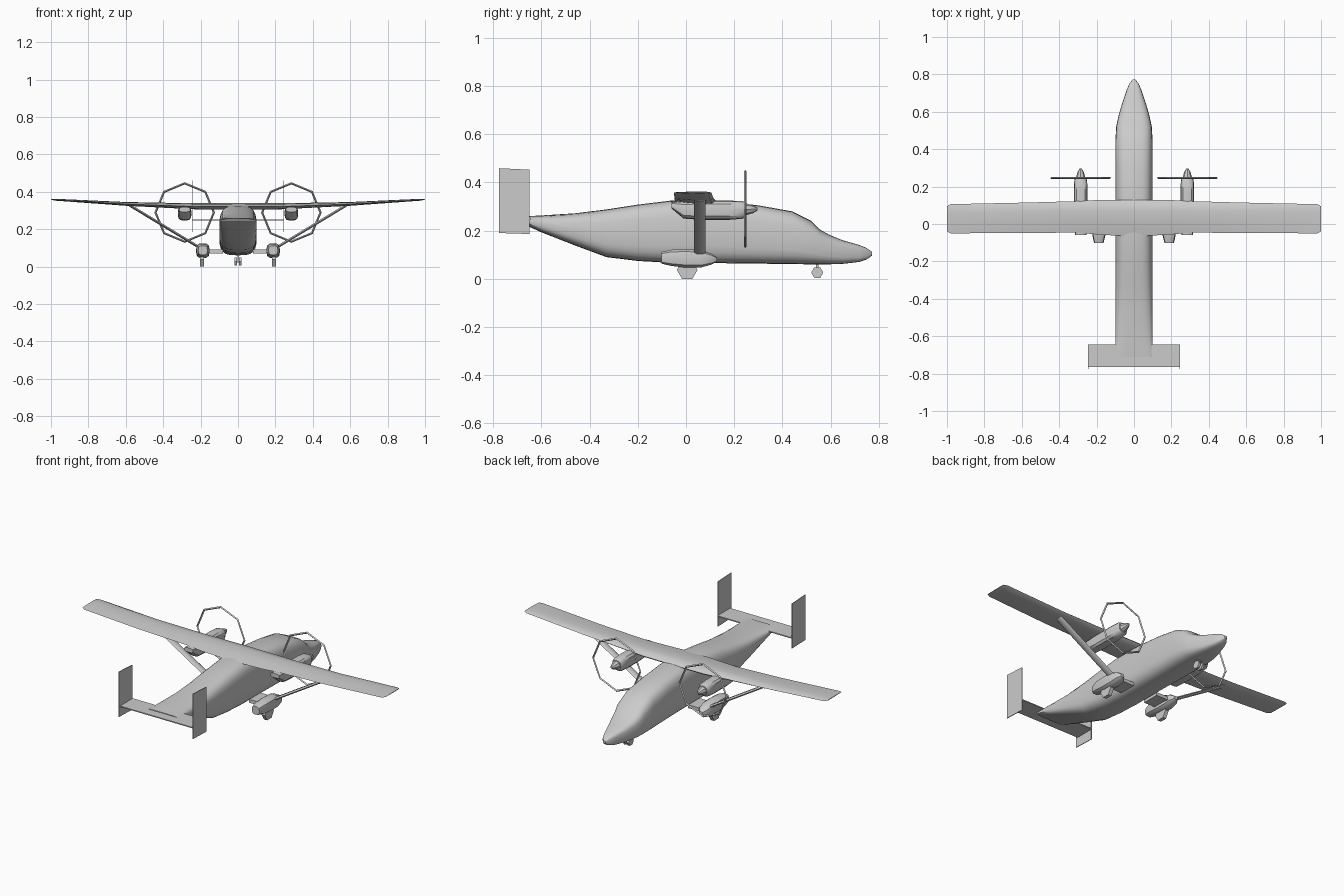
import bpy, bmesh, math
from mathutils import Vector


def finish(name, bm, angle=35):
    bmesh.ops.recalc_face_normals(bm, faces=bm.faces)
    me = bpy.data.meshes.new(name)
    bm.to_mesh(me)
    bm.free()
    me.shade_smooth()
    me.set_sharp_from_angle(angle=math.radians(angle))
    ob = bpy.data.objects.new(name, me)
    bpy.context.collection.objects.link(ob)
    return ob


def skin(name, rings, angle=35):
    """Bridge equal-length rings of points and cap both ends."""
    bm = bmesh.new()
    vs = [[bm.verts.new(p) for p in r] for r in rings]
    n = len(rings[0])
    for a, b in zip(vs, vs[1:]):
        for i in range(n):
            j = (i + 1) % n
            bm.faces.new((a[i], a[j], b[j], b[i]))
    bm.faces.new(vs[0])
    bm.faces.new(vs[-1])
    return finish(name, bm, angle)


def loft(name, sections, cx=0, n=24, power=3.5, angle=35):
    """Sections along y: (y, half width, z bottom, z top)."""
    rings = []
    for y, w, z0, z1 in sections:
        ring = []
        for i in range(n):
            t = 2 * math.pi * i / n
            c, s = math.cos(t), math.sin(t)
            sx = math.copysign(abs(c) ** (2 / power), c)
            sz = math.copysign(abs(s) ** (2 / power), s)
            ring.append((cx + w * sx, y, (z0 + z1) / 2 + sz * (z1 - z0) / 2))
        rings.append(ring)
    return skin(name, rings, angle)


def box(name, lo, hi):
    (a, b, c), (d, e, f) = lo, hi
    return skin(name, [[(x, b, c), (x, e, c), (x, e, f), (x, b, f)] for x in (a, d)])


def wheel(name, x, y, z, r, half):
    rings = [[(x + dx, y + r * math.cos(i * math.pi / 3), z + r * math.sin(i * math.pi / 3))
              for i in range(6)] for dx in (-half, half)]
    return skin(name, rings)


# Fuselage: boxy tube with stepped nose and wedge tail
loft("fuselage", [
    (0.772, 0.008, 0.096, 0.112), (0.75, 0.025, 0.08, 0.128), (0.72, 0.038, 0.07, 0.14),
    (0.65, 0.062, 0.062, 0.16), (0.59, 0.08, 0.06, 0.185), (0.555, 0.088, 0.06, 0.205),
    (0.52, 0.095, 0.06, 0.24), (0.44, 0.1, 0.061, 0.28), (0.30, 0.1, 0.063, 0.305),
    (0.13, 0.1, 0.065, 0.323), (-0.06, 0.1, 0.066, 0.325), (-0.20, 0.1, 0.074, 0.308),
    (-0.33, 0.1, 0.09, 0.288), (-0.46, 0.1, 0.138, 0.272), (-0.60, 0.1, 0.193, 0.263),
    (-0.66, 0.1, 0.22, 0.26), (-0.71, 0.1, 0.24, 0.256)])

# Wing: airfoil stations from tip to tip (x, trailing y, leading y, z, thickness)
foil = [(0, 0), (0.35, 0.42), (0.7, 0.55), (0.92, 0.4), (1, 0),
        (0.92, -0.35), (0.7, -0.45), (0.35, -0.3)]
half = [(0, -0.067, 0.13, 0.320, 0.036), (0.2, -0.056, 0.128, 0.320, 0.034),
        (0.3, -0.046, 0.122, 0.323, 0.03), (0.6, -0.048, 0.114, 0.334, 0.02),
        (0.98, -0.05, 0.106, 0.357, 0.010), (1.0, -0.04, 0.095, 0.36, 0.004)]
stations = [(-s[0],) + s[1:] for s in reversed(half[1:])] + half
skin("wing", [[(x, y0 + u * (y1 - y0), z + v * t) for u, v in foil]
              for x, y0, y1, z, t in stations], 40)

# Tailplane
box("tailplane", (-0.245, -0.765, 0.246), (0.245, -0.645, 0.252))

for side, s in (("left", -1), ("right", 1)):
    # Tail fin, slightly taller at the rear
    skin(side + "_tail_fin", [[(s * 0.245 + dx, -0.776, 0.19), (s * 0.245 + dx, -0.65, 0.186),
                               (s * 0.245 + dx, -0.65, 0.453), (s * 0.245 + dx, -0.776, 0.459)]
                              for dx in (-0.002, 0.002)])

    # Engine nacelle and spinner
    loft(side + "_engine_nacelle", [
        (-0.06, 0.03, 0.292, 0.318), (-0.01, 0.036, 0.25, 0.322), (0.06, 0.037, 0.245, 0.325),
        (0.18, 0.037, 0.245, 0.325), (0.235, 0.034, 0.249, 0.322), (0.25, 0.028, 0.26, 0.316)],
        s * 0.285, 12, 3)
    loft(side + "_spinner", [(0.245, 0.026, 0.262, 0.314), (0.28, 0.016, 0.273, 0.305),
                             (0.296, 0.006, 0.283, 0.295)], s * 0.285, 8, 2)

    # Octagonal propeller ring
    bpy.ops.mesh.primitive_torus_add(major_segments=8, minor_segments=4, major_radius=0.156,
                                     minor_radius=0.006, location=(s * 0.285, 0.246, 0.289),
                                     rotation=(math.pi / 2, 0, 0))
    bpy.context.object.name = side + "_propeller_ring"

    # Landing gear pod with its wheel
    loft(side + "_gear_pod", [
        (-0.102, 0.025, 0.062, 0.112), (-0.06, 0.035, 0.052, 0.122), (0.0, 0.037, 0.045, 0.125),
        (0.06, 0.037, 0.045, 0.122), (0.105, 0.03, 0.058, 0.105), (0.128, 0.012, 0.07, 0.09)],
        s * 0.188, 10, 3)
    wheel(side + "_main_wheel", s * 0.193, 0.005, 0.037, 0.043, 0.011)

    # Stub wing between fuselage and pod
    x0, x1 = sorted((s * 0.08, s * 0.18))
    box(side + "_stub_wing", (x0, -0.01, 0.07), (x1, 0.095, 0.09))

    # Diagonal wing strut: flat plank in the x-z plane
    a, b = Vector((s * 0.19, 0, 0.092)), Vector((s * 0.58, 0, 0.328))
    d = (b - a).normalized()
    nrm = Vector((-d.z, 0, d.x)) * 0.007
    sec = [(0.033, 0), (0.045, 1), (0.07, 1), (0.08, 0), (0.07, -1), (0.045, -1)]
    skin(side + "_wing_strut", [[p + nrm * v + Vector((0, y, 0)) for y, v in sec] for p in (a, b)])

    # Twin nose wheels
    wheel(side + "_nose_wheel", s * 0.0125, 0.545, 0.026, 0.025, 0.007)

# Nose leg and axle
box("nose_leg", (-0.004, 0.539, 0.022), (0.004, 0.551, 0.075))
box("nose_axle", (-0.012, 0.541, 0.022), (0.012, 0.549, 0.03))
